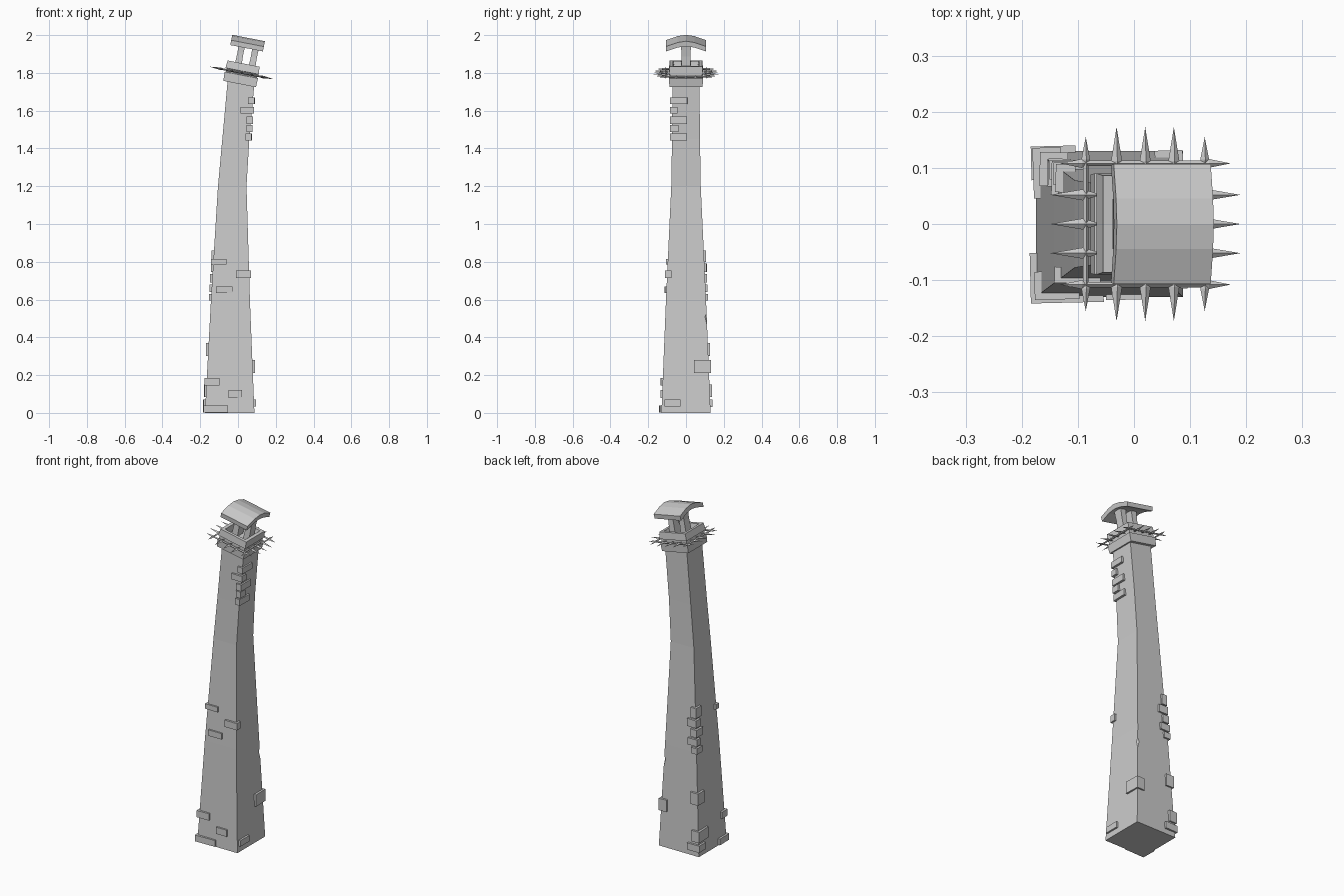
import bpy, bmesh, math, random
from mathutils import Matrix, Vector

if "Cube" in bpy.data.objects:
    bpy.data.objects.remove(bpy.data.objects["Cube"])

random.seed(4)

def make(name, bm, mat=None):
    if mat:
        bm.transform(mat)
    bmesh.ops.recalc_face_normals(bm, faces=bm.faces)
    me = bpy.data.meshes.new(name)
    bm.to_mesh(me)
    bm.free()
    ob = bpy.data.objects.new(name, me)
    bpy.context.collection.objects.link(ob)
    return ob

def loft(bm, rings, cap_end=True):
    loops = [[bm.verts.new(p) for p in r] for r in rings]
    n = len(rings[0])
    for a, b in zip(loops, loops[1:]):
        for i in range(n):
            j = (i + 1) % n
            bm.faces.new((a[i], a[j], b[j], b[i]))
    bm.faces.new(loops[0])
    bm.faces.new(loops[-1])

def rect(x0, x1, y0, y1, z):
    return [(x0, y0, z), (x1, y0, z), (x1, y1, z), (x0, y1, z)]

# Leaning tapered shaft: z, left x, right x, half depth
LEVELS = [(0, -.175, .087, .13), (.6, -.143, .063, .106), (1.2, -.106, .045, .078),
          (1.45, -.083, .06, .074), (1.78, -.053, .09, .071)]

def section(z):
    for a, b in zip(LEVELS, LEVELS[1:]):
        if z <= b[0]:
            t = (z - a[0]) / (b[0] - a[0])
            return [a[i] + (b[i] - a[i]) * t for i in (1, 2, 3)]

bm = bmesh.new()
loft(bm, [rect(x0, x1, -h, h, z) for z, x0, x1, h in LEVELS])
shaft = make("shaft", bm)

# Chipped back right corner
bm = bmesh.new()
tri = [(.03, .0), (.0, .06), (.0, .12), (.12, .12), (.12, .0)]
def chip_ring(z, d):
    x0, x1, h = section(z)
    return [(x1 - d, h + .03, z), (x1 + .03, h - d, z), (x1 + .05, h + .05, z)]
loft(bm, [chip_ring(.43, .022), chip_ring(.51, .04), chip_ring(.605, -.02)])
cutter = make("chip_cutter", bm)
cutter.hide_render = True
cutter.hide_viewport = True
cut = shaft.modifiers.new("chip", 'BOOLEAN')
cut.object = cutter
cut.solver = 'EXACT'

def brick(name, x0, x1, y0, y1, z0, z1, turn=.04):
    c = Vector(((x0 + x1) / 2, (y0 + y1) / 2, (z0 + z1) / 2))
    bm = bmesh.new()
    bmesh.ops.create_cube(bm, size=1)
    bm.transform(Matrix.Diagonal((x1 - x0, y1 - y0, z1 - z0, 1)))
    ang = random.uniform(-turn, turn)
    make(name, bm, Matrix.Translation(c) @ Matrix.Rotation(ang, 4, 'Z'))

# Corner bricks: side x, side y, length x, length y, bottom, top
CORNERS = [
    (1, -1, .035, .09, 1.635, 1.67), (1, -1, .07, .04, 1.585, 1.62),
    (1, -1, .035, .09, 1.53, 1.568), (1, -1, .03, .045, 1.488, 1.525),
    (1, -1, .03, .09, 1.443, 1.48), (1, -1, .08, .035, .715, .755),
    (1, 1, .05, .09, .21, .28), (-1, -1, .13, .09, .003, .04),
    (-1, -1, .08, .05, .145, .185),
    (-1, 1, .04, .05, .595, .63), (-1, 1, .06, .035, .64, .68),
    (-1, 1, .04, .06, .69, .735), (-1, 1, .06, .04, .745, .79),
    (-1, 1, .035, .05, .8, .86), (-1, 1, .05, .06, .3, .37),
    (-1, 1, .05, .09, .085, .15), (-1, 1, .08, .06, .03, .07)]
for i, (sx, sy, lx, ly, z0, z1) in enumerate(CORNERS):
    xl, xr, h = section((z0 + z1) / 2)
    x, y = (xr if sx > 0 else xl) + sx * .011, sy * (h + .011)
    xs, ys = sorted((x, x - sx * lx)), sorted((y, y - sy * ly))
    brick(f"corner_brick_{i}", *xs, *ys, z0, z1)

# Flat bricks on the front and right faces
for i, (x0, x1, z0, z1) in enumerate([(-.05, .02, .08, .12), (-.116, -.03, .635, .67),
                                      (-.142, -.06, .785, .815)]):
    h = section((z0 + z1) / 2)[2]
    brick(f"front_brick_{i}", x0, x1, -h - .009, -h + .02, z0, z1, .02)
brick("right_brick", .06, .096, -.115, -.03, .035, .07, .02)

# Everything on the head tilts with the lean
HEAD = Matrix.Translation((.02, 0, 1.80)) @ Matrix.Rotation(math.radians(11), 4, 'Y')

# Hollow collar
bm = bmesh.new()
def sq(r, z):
    return rect(-r, r, -r, r, z)
loft(bm, [sq(.088, -.06), sq(.09, -.012), sq(.084, -.01), sq(.084, .008),
          sq(.09, .01), sq(.086, .05), sq(.068, .05), sq(.06, .015)])
make("collar", bm, HEAD)

# Thorny ring: four pointed rails and slim four-sided spikes
def spike(bm, start, end, r, belly):
    start, end = Vector(start), Vector(end)
    d = (end - start).normalized()
    side = d.cross(Vector((0, 0, 1)))
    up = Vector((0, 0, 1)) * .7
    mid = start.lerp(end, belly)
    ring = [bm.verts.new(mid + v * r) for v in (side, up, -side, -up)]
    a, b = bm.verts.new(start), bm.verts.new(end)
    for i in range(4):
        bm.faces.new((ring[i], ring[(i + 1) % 4], a))
        bm.faces.new((ring[(i + 1) % 4], ring[i], b))

bm = bmesh.new()
R = .108
for k in range(4):
    part = bmesh.new()
    loft(part, [[(x, R + s, t) for s, t in ((.005, 0), (0, .005), (-.005, 0), (0, -.005))]
                for x in (-R, R)])
    for s in (-1, 1):
        spike(part, (s * (R - .01), R, 0), (s * .155, R, 0), .008, .3)
    for x in (-.052, 0, .052):
        spike(part, (x, .08, 0), (x, .173, 0), .01, .35)
    part.transform(Matrix.Rotation(k * math.pi / 2, 4, 'Z'))
    me = bpy.data.meshes.new("tmp")
    part.to_mesh(me)
    part.free()
    bm.from_mesh(me)
    bpy.data.meshes.remove(me)
make("spike_ring", bm, HEAD)

# Posts under the cap
for i, x in enumerate((-.027, .047)):
    bm = bmesh.new()
    loft(bm, [rect(x - .019, x + .019, -.027, .027, .012),
              rect(x - .016, x + .016, -.023, .023, .1),
              rect(x - .018, x + .018, -.027, .027, .168)])
    make(f"post_{i}", bm, HEAD)

# Gently arched cap
bm = bmesh.new()
prof = [(-.107, .159), (-.045, .181), (0, .188), (.045, .181), (.107, .159),
        (.105, .133), (.045, .154), (0, .16), (-.045, .154), (-.105, .133)]
loft(bm, [[(x, y, z) for y, z in prof] for x in (-.088, .088)])
make("cap", bm, HEAD)
